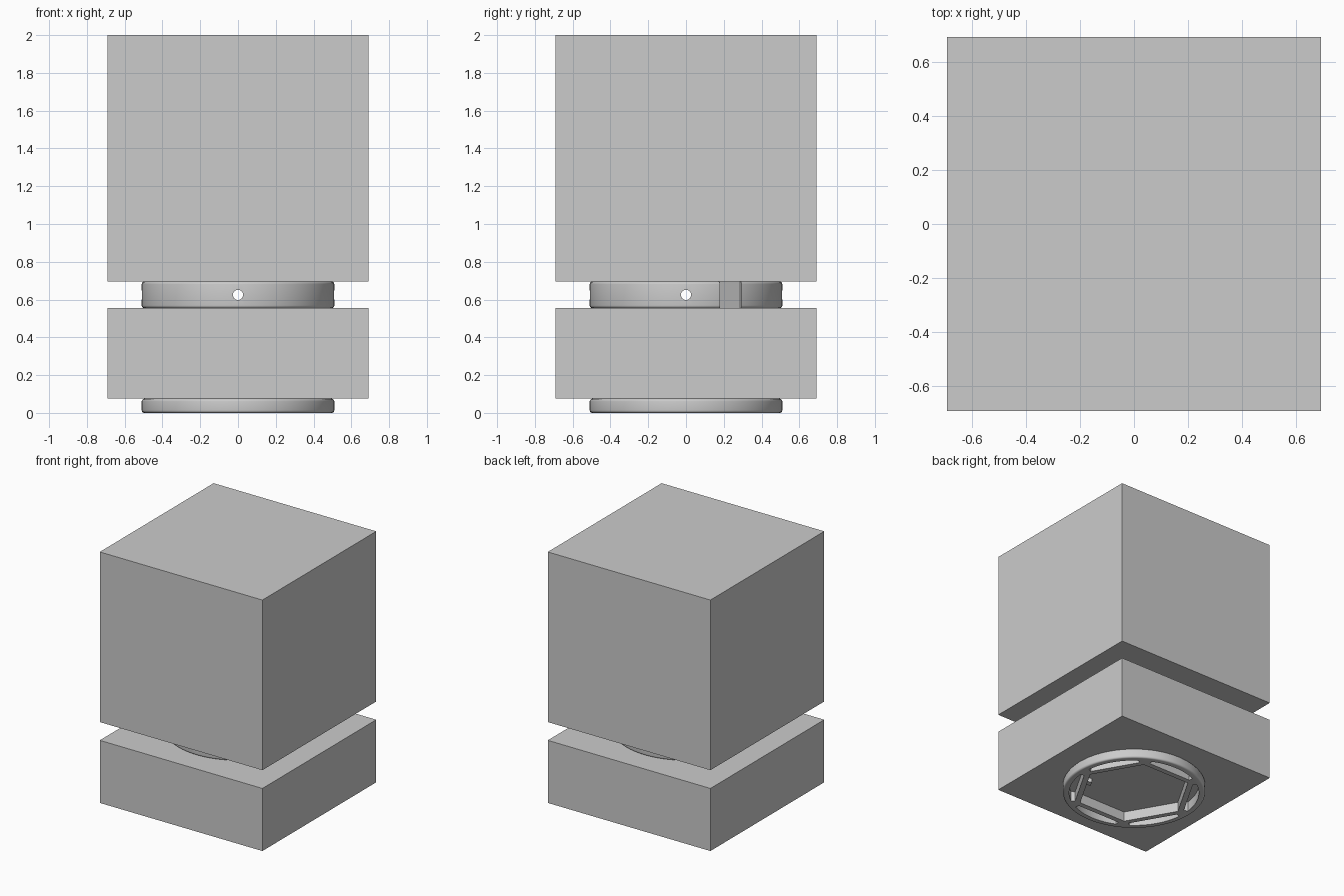
import bpy, bmesh, math
from mathutils import Matrix

if "Cube" in bpy.data.objects:
    bpy.data.objects.remove(bpy.data.objects["Cube"])

grey = bpy.data.materials.new("plain grey")
grey.diffuse_color = (0.6, 0.6, 0.6, 1)
grey.use_nodes = True
grey.node_tree.nodes["Principled BSDF"].inputs["Base Color"].default_value = grey.diffuse_color


def make_object(name, bm):
    bmesh.ops.recalc_face_normals(bm, faces=bm.faces[:])
    mesh = bpy.data.meshes.new(name)
    bm.to_mesh(mesh)
    bm.free()
    mesh.materials.append(grey)
    ob = bpy.data.objects.new(name, mesh)
    bpy.context.collection.objects.link(ob)
    return ob


def box(name, size, loc, turn=0.0):
    bm = bmesh.new()
    m = (Matrix.Rotation(turn, 4, 'Z') @ Matrix.Translation(loc)
         @ Matrix.Diagonal((*size, 1)))
    bmesh.ops.create_cube(bm, size=1, matrix=m)
    return make_object(name, bm)


def prism(name, points, z0, z1):
    bm = bmesh.new()
    face = bm.faces.new([bm.verts.new((x, y, z0)) for x, y in points])
    ext = bmesh.ops.extrude_face_region(bm, geom=[face])
    verts = [g for g in ext['geom'] if isinstance(g, bmesh.types.BMVert)]
    bmesh.ops.translate(bm, verts=verts, vec=(0, 0, z1 - z0))
    return make_object(name, bm)


def cylinder(name, radius, depth, matrix, sides, bevel=0):
    bm = bmesh.new()
    bmesh.ops.create_cone(bm, cap_ends=True, segments=sides, radius1=radius,
                          radius2=radius, depth=depth, matrix=matrix)
    if bevel:
        rims = [e for e in bm.edges if abs(e.verts[0].co.z - e.verts[1].co.z) < 1e-5]
        bmesh.ops.bevel(bm, geom=rims, offset=bevel, segments=4, profile=0.5,
                        affect='EDGES')
    return make_object(name, bm)


def cut(ob, cutters):
    bpy.context.view_layer.objects.active = ob
    for c in cutters:
        mod = ob.modifiers.new("cut", 'BOOLEAN')
        mod.operation, mod.solver, mod.object = 'DIFFERENCE', 'EXACT', c
        bpy.ops.object.modifier_apply(modifier=mod.name)
        bpy.data.objects.remove(c)


def hex_ring(name, z0, z1):
    """Round rim joined to a hexagonal frame by six spokes."""
    mid = (z0 + z1) / 2
    ring = cylinder(name, 0.51, z1 - z0, Matrix.Translation((0, 0, mid)), 96, 0.014)
    lo, hi = z0 - 0.1, z1 + 0.1
    hexagon = [(0.41 * math.cos(math.radians(a)), 0.41 * math.sin(math.radians(a)))
               for a in range(0, 360, 60)]
    cutters = [prism("hex_cutter", hexagon, lo, hi)]
    # curved slots between the frame and the rim
    for i in range(6):
        a0 = math.radians(30 + 60 * i)
        pts = [(0.395, -0.185)]
        pts += [(0.465 * math.cos(math.radians(t)), 0.465 * math.sin(math.radians(t)))
                for t in range(-24, 25, 4)]
        pts.append((0.395, 0.185))
        c, s = math.cos(a0), math.sin(a0)
        cutters.append(prism("slot_cutter", [(x * c - y * s, x * s + y * c)
                                             for x, y in pts], lo, hi))
    cut(ring, cutters)
    return ring


def smooth(ob):
    bpy.ops.object.select_all(action='DESELECT')
    ob.select_set(True)
    bpy.context.view_layer.objects.active = ob
    bpy.ops.object.shade_smooth_by_angle(angle=math.radians(30))


# solid blocks
box("upper_block", (1.38, 1.38, 1.305), (0, 0, 1.3475))
box("lower_block", (1.38, 1.38, 0.48), (0, 0, 0.315))

# foot ring under the lower block
foot = hex_ring("foot_ring", 0.0, 0.075)
smooth(foot)

# spacer ring between the blocks, with crossing pin holes and a side notch
spacer = hex_ring("spacer_ring", 0.555, 0.695)
holes = []
for axis in 'XY':
    m = Matrix.Translation((0, 0, 0.625)) @ Matrix.Rotation(math.pi / 2, 4, axis)
    holes.append(cylinder("hole_cutter", 0.027, 1.4, m, 24))
notch = box("notch_cutter", (0.06, 0.13, 0.3), (0.515, 0, 0.625), math.radians(28))
cut(spacer, holes + [notch])
smooth(spacer)

# small tab inside the foot ring frame
box("foot_tab", (0.05, 0.05, 0.03), (0.335, 0, 0.06), math.radians(-30))
